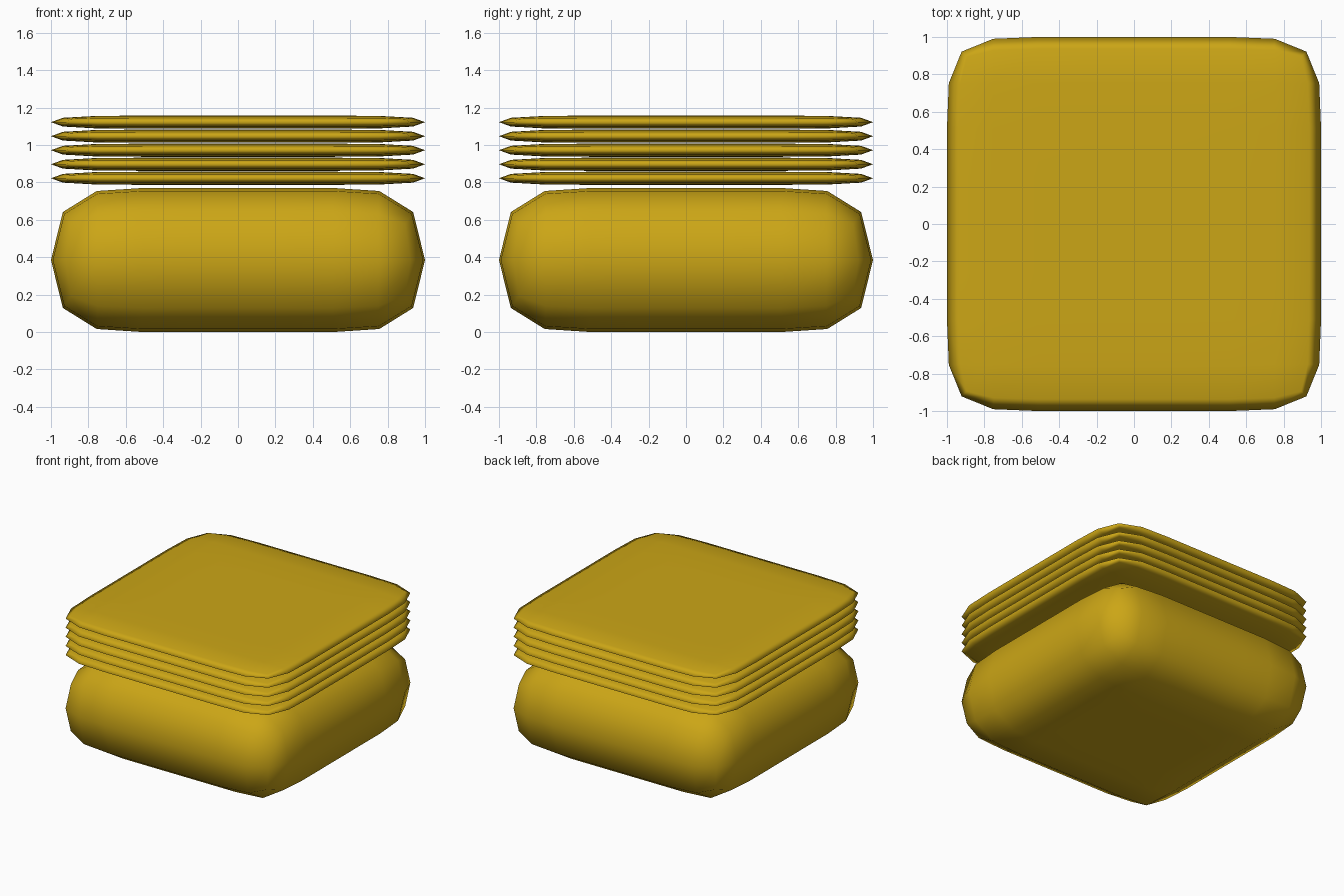
import bpy
import bmesh
from mathutils import Matrix

if "Cube" in bpy.data.objects:
    bpy.data.objects.remove(bpy.data.objects["Cube"])

gold = bpy.data.materials.new("gold")
gold.diffuse_color = (0.6, 0.38, 0.008, 1)
gold.use_nodes = True
gold.node_tree.nodes["Principled BSDF"].inputs["Base Color"].default_value = gold.diffuse_color

HALF = 1.0213   # cage half width; the subdivided surface shrinks to 1.0


def pillow(name, z_mid, thickness):
    """Box with a 4 x 4 grid on top and bottom, rounded by subdivision."""
    bm = bmesh.new()
    bmesh.ops.create_grid(bm, x_segments=4, y_segments=4, size=HALF,
                          matrix=Matrix.Translation((0, 0, -thickness / 2)))
    ext = bmesh.ops.extrude_face_region(bm, geom=bm.faces[:], use_keep_orig=True)
    top = [v for v in ext["geom"] if isinstance(v, bmesh.types.BMVert)]
    bmesh.ops.translate(bm, verts=top, vec=(0, 0, thickness))
    bmesh.ops.recalc_face_normals(bm, faces=bm.faces[:])
    for f in bm.faces:
        f.smooth = True
    mesh = bpy.data.meshes.new(name)
    bm.to_mesh(mesh)
    bm.free()
    mesh.materials.append(gold)
    obj = bpy.data.objects.new(name, mesh)
    obj.location.z = z_mid
    bpy.context.collection.objects.link(obj)
    sub = obj.modifiers.new("rounding", 'SUBSURF')
    sub.levels = sub.render_levels = 1
    return obj


# Thick base cushion
pillow("base_cushion", 0.385, 0.77)

# Stack of five thin sheets above it
for i in range(5):
    pillow(f"thin_sheet_{i + 1}", 0.822 + 0.075 * i, 0.07)
